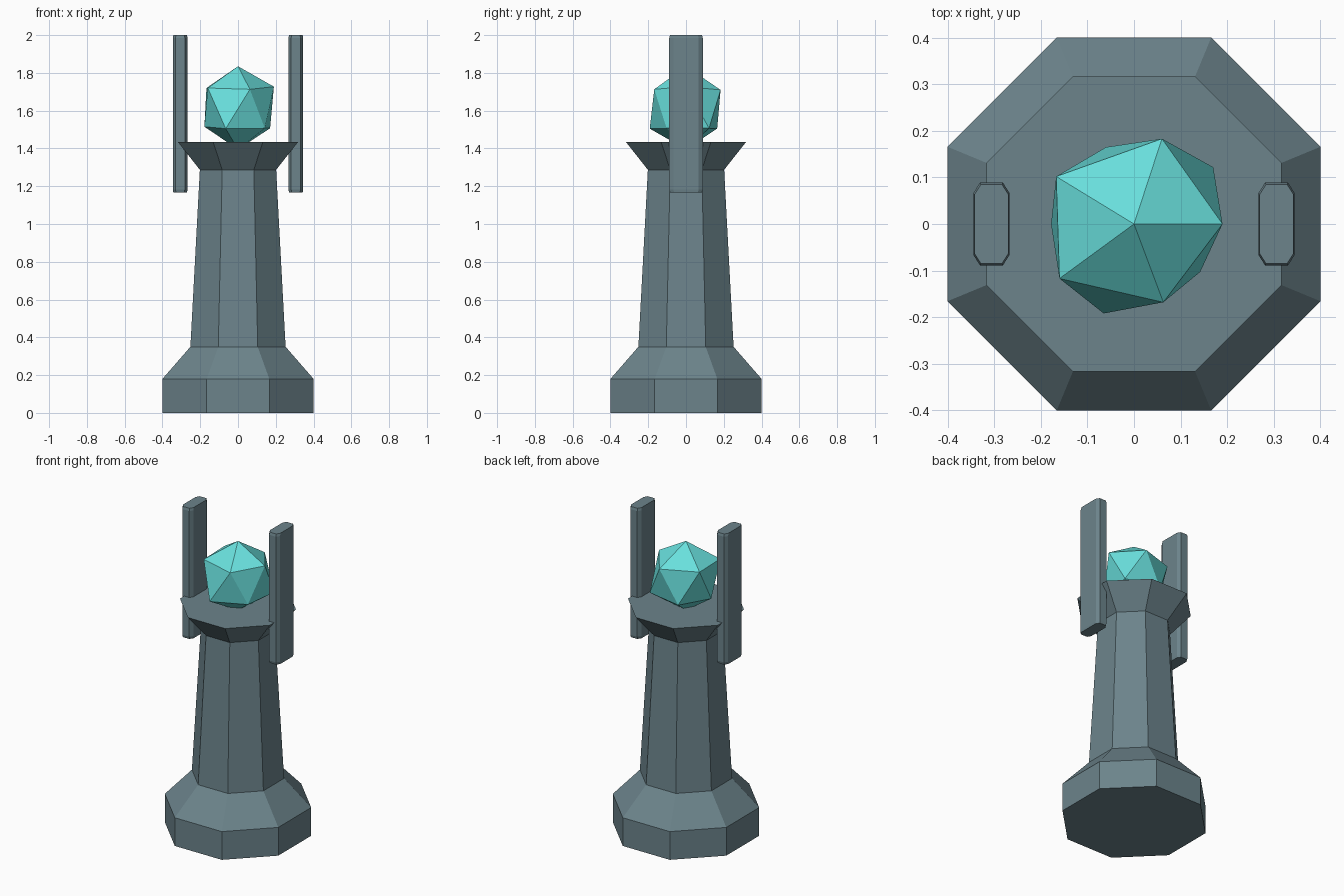
import bpy, bmesh, math

if "Cube" in bpy.data.objects:
    bpy.data.objects.remove(bpy.data.objects["Cube"])


def material(name, rgb):
    m = bpy.data.materials.new(name)
    m.diffuse_color = (*rgb, 1)
    m.use_nodes = True
    m.node_tree.nodes["Principled BSDF"].inputs["Base Color"].default_value = m.diffuse_color
    return m


slate = material("slate stone", (0.15, 0.23, 0.26))
aqua = material("aqua crystal", (0.14, 0.74, 0.72))


def finish(bm, name, mat):
    bmesh.ops.recalc_face_normals(bm, faces=bm.faces)
    me = bpy.data.meshes.new(name)
    bm.to_mesh(me)
    bm.free()
    me.materials.append(mat)
    ob = bpy.data.objects.new(name, me)
    bpy.context.collection.objects.link(ob)
    return ob


def loft(name, rings, mat):
    """Skin a stack of equal-sized point rings and cap both ends."""
    bm = bmesh.new()
    vs = [[bm.verts.new(p) for p in r] for r in rings]
    n = len(vs[0])
    for a, b in zip(vs, vs[1:]):
        for i in range(n):
            j = (i + 1) % n
            bm.faces.new((a[i], a[j], b[j], b[i]))
    bm.faces.new(vs[0])
    bm.faces.new(vs[-1])
    return finish(bm, name, mat)


def octagon(apothem, z):
    r = apothem / math.cos(math.pi / 8)
    return [(r * math.cos(math.pi / 8 + i * math.pi / 4),
             r * math.sin(math.pi / 8 + i * math.pi / 4), z) for i in range(8)]


# Pedestal: foot, tapered shaft and flared top
loft("pedestal", [octagon(a, z) for a, z in
     [(0.40, 0), (0.40, 0.18), (0.252, 0.35), (0.202, 1.287), (0.317, 1.433)]], slate)


# Upright slabs with chamfered corners
def slab_ring(cx, hx, hy, z):
    x, y = hx - 0.014, hy - 0.022
    return [(cx + px, py, z) for px, py in
            [(hx, -y), (hx, y), (x, hy), (-x, hy), (-hx, y), (-hx, -y), (-x, -hy), (x, -hy)]]


for side, cx in (("left", -0.306), ("right", 0.306)):
    loft(side + "_upright",
         [slab_ring(cx, 0.0365, 0.085, 1.167), slab_ring(cx, 0.0385, 0.089, 1.183),
          slab_ring(cx, 0.0385, 0.089, 1.984), slab_ring(cx, 0.0365, 0.085, 2.0)], slate)

# Crystal: slightly irregular twenty-sided gem
points = [(0, 0, 1.835), (0, 0, 1.395),
          (0.19, 0, 1.727), (0.06, 0.183, 1.71), (-0.167, 0.102, 1.72),
          (-0.16, -0.117, 1.72), (0.063, -0.168, 1.713),
          (0.17, 0.122, 1.507), (-0.06, 0.165, 1.505), (-0.178, 0, 1.515),
          (-0.065, -0.192, 1.505), (0.142, -0.103, 1.507)]
bm = bmesh.new()
for p in points:
    bm.verts.new(p)
bmesh.ops.convex_hull(bm, input=bm.verts[:])
finish(bm, "crystal", aqua)
